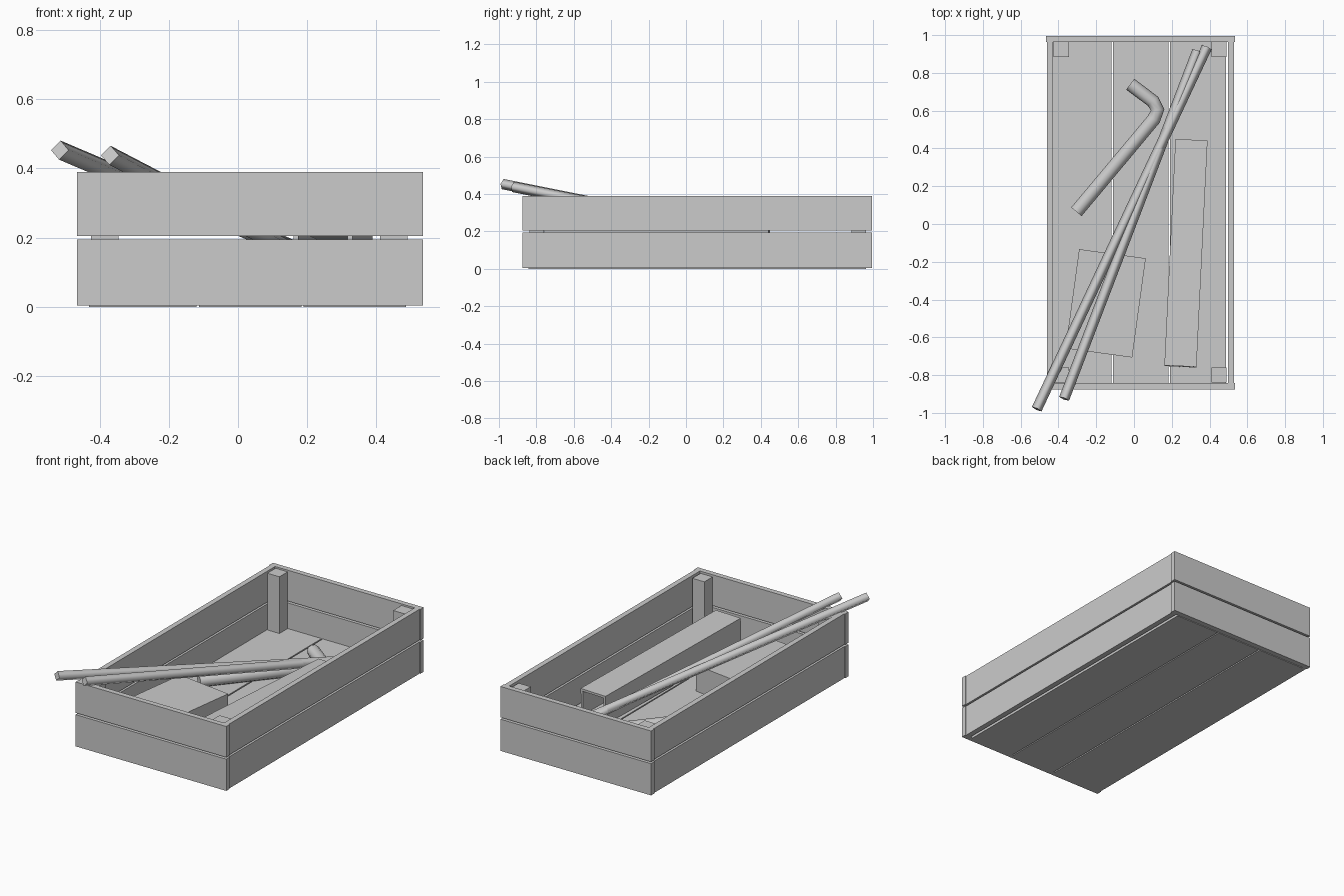
import bpy, bmesh, math
from mathutils import Vector, Matrix

cube = bpy.data.objects.get("Cube")
if cube:
    bpy.data.objects.remove(cube, do_unlink=True)

GREY = (0.6, 0.6, 0.6, 1)
mat = bpy.data.materials.new("plain grey")
mat.use_nodes = True
mat.diffuse_color = GREY
mat.node_tree.nodes["Principled BSDF"].inputs["Base Color"].default_value = GREY


def finish(name, bm):
    bmesh.ops.recalc_face_normals(bm, faces=bm.faces)
    mesh = bpy.data.meshes.new(name)
    bm.to_mesh(mesh)
    bm.free()
    mesh.materials.append(mat)
    obj = bpy.data.objects.new(name, mesh)
    bpy.context.collection.objects.link(obj)
    return obj


def box(name, lo, hi, matrix=Matrix()):
    lo, hi = Vector(lo), Vector(hi)
    bm = bmesh.new()
    bmesh.ops.create_cube(bm, size=1, matrix=matrix @ Matrix.Translation((lo + hi) / 2)
                          @ Matrix.Diagonal((hi - lo).to_4d()))
    return finish(name, bm)


def rod(name, path, radius, sides):
    """Sweep a regular section along a path; flat caps, smooth sides."""
    pts = [Vector(p) for p in path]
    bm = bmesh.new()
    rings = []
    for i, p in enumerate(pts):
        before = (p - pts[i - 1]).normalized() if i else Vector()
        after = (pts[i + 1] - p).normalized() if i < len(pts) - 1 else Vector()
        t = (before + after).normalized()
        u = t.cross(Vector((0, 0, 1))).normalized()
        v = u.cross(t)
        angles = [math.tau * k / sides for k in range(sides)]
        rings.append([bm.verts.new(p + radius * (math.cos(a) * u + math.sin(a) * v))
                      for a in angles])
    for a, b in zip(rings, rings[1:]):
        for k in range(sides):
            n = (k + 1) % sides
            bm.faces.new((a[k], a[n], b[n], b[k])).smooth = True
    for ring in (rings[0], rings[-1]):
        bm.faces.new(ring)
    return finish(name, bm)


# Crate walls: two boards high on every side
X0, X1, Y0, Y1, T = -0.465, 0.535, -0.875, 0.995, 0.032
for level, z0, z1 in (("lower", 0.004, 0.194), ("upper", 0.205, 0.39)):
    box(level + "_front_board", (X0, Y0, z0), (X1, Y0 + T, z1))
    box(level + "_back_board", (X0, Y1 - T, z0), (X1, Y1, z1))
    box(level + "_right_board", (X0 + 0.005, Y0 + T, z0), (X0 + T + 0.005, Y1 - T, z1))
    box(level + "_left_board", (X1 - T - 0.005, Y0 + T, z0), (X1 - 0.005, Y1 - T, z1))

# Floor planks with narrow slits between them
for i, (a, b) in enumerate(((-0.43, -0.12), (-0.112, 0.183), (0.19, 0.486))):
    box(f"floor_plank_{i + 1}", (a, Y0 + T, 0), (b, Y1 - T, 0.04))

# Corner posts
for xn, x in (("right", -0.425), ("left", 0.41)):
    for yn, y in (("front", -0.838), ("back", 0.885)):
        box(f"{yn}_{xn}_post", (x, y, 0.03), (x + 0.08, y + 0.078, 0.38))

# Solid block lying on the floor
turn = Matrix.Translation((-0.15, -0.42, 0)) @ Matrix.Rotation(math.radians(-7.8), 4, 'Z')
box("loose_block", (-0.178, -0.265, 0.04), (0.178, 0.265, 0.195), turn)

# Long square duct, open at both ends, tilted slightly
place = (Matrix.Translation((0.275, -0.155, 0.135)) @ Matrix.Rotation(math.radians(-2.8), 4, 'Z')
         @ Matrix.Rotation(math.radians(-1.3), 4, 'X'))
W, H, L, S = 0.085, 0.085, 0.6, 0.014
box("duct_top", (-W, -L, H - S), (W, L, H), place)
box("duct_bottom", (-W, -L, -H), (W, L, S - H), place)
for side, x in (("right", -W), ("left", W - S)):
    box(f"duct_{side}_side", (x, -L, S - H), (x + S, L, H - S), place)

# Two long sticks leaning out over the front corner
rod("outer_stick", ((-0.515, -0.98, 0.453), (0.385, 0.935, 0.07)), 0.028, 4)
rod("inner_stick", ((-0.37, -0.925, 0.438), (0.335, 0.915, 0.07)), 0.028, 4)

# Bent pipe on the floor
rod("bent_pipe", ((-0.305, 0.065, 0.08), (0.105, 0.555, 0.08), (0.125, 0.605, 0.08),
                  (0.1, 0.65, 0.08), (-0.02, 0.74, 0.08)), 0.036, 10)
